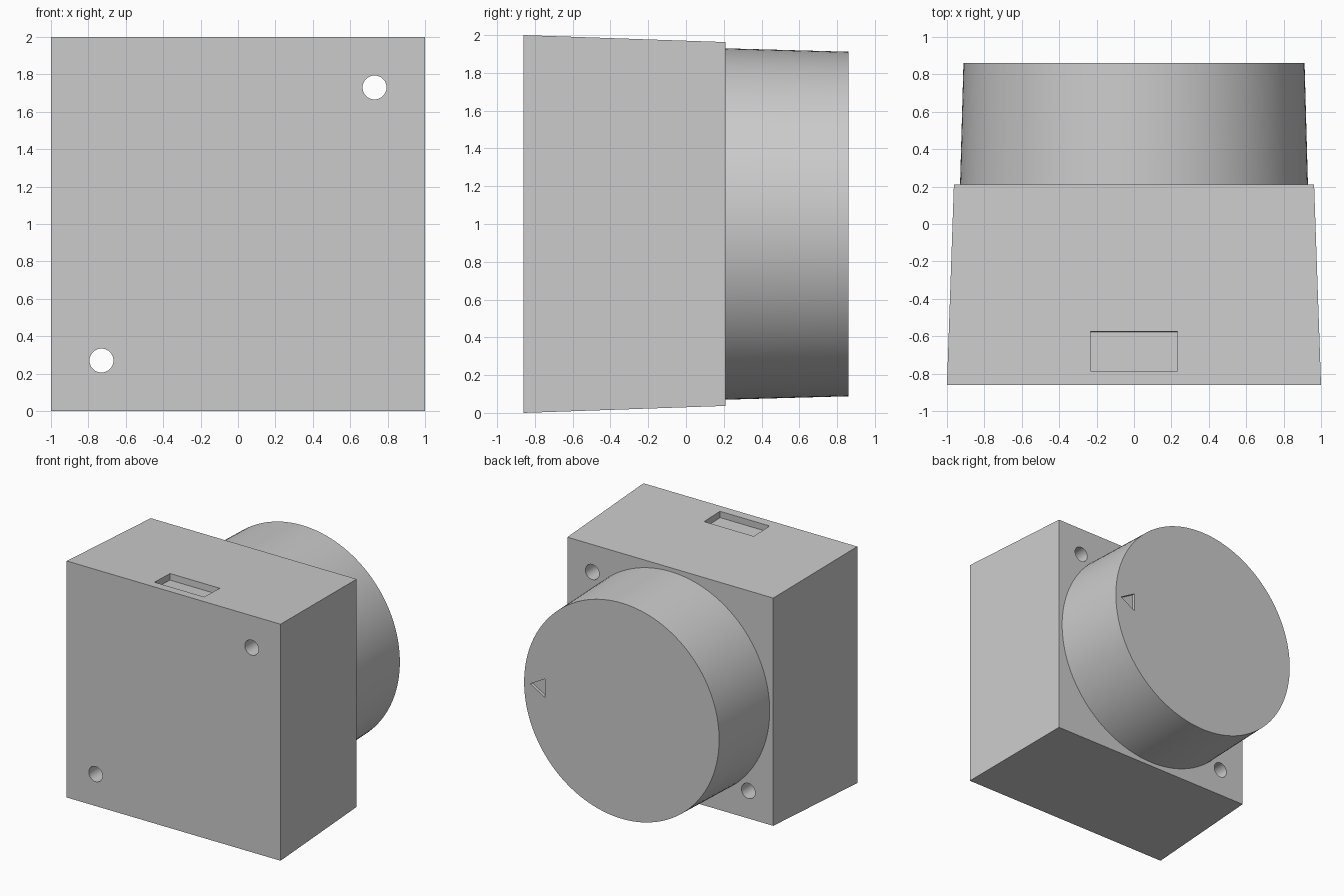
import bpy, bmesh, math
from mathutils import Matrix, Vector

cube = bpy.data.objects.get("Cube")
if cube:
    bpy.data.objects.remove(cube, do_unlink=True)

FRONT, STEP, BACK = -0.86, 0.21, 0.86
TAPER = 0.037                      # inset of each box side at the step

grey = bpy.data.materials.new("plain grey")
grey.use_nodes = True
grey.diffuse_color = (0.6, 0.6, 0.6, 1)
grey.node_tree.nodes["Principled BSDF"].inputs["Base Color"].default_value = (0.6, 0.6, 0.6, 1)


def add(name, bm, cutter=False):
    bmesh.ops.recalc_face_normals(bm, faces=bm.faces)
    mesh = bpy.data.meshes.new(name)
    bm.to_mesh(mesh)
    bm.free()
    mesh.materials.append(grey)
    obj = bpy.data.objects.new(name, mesh)
    bpy.context.collection.objects.link(obj)
    obj.hide_render = cutter
    return obj


def round_bar(name, x, z, y0, y1, r0, r1, sides, cutter=False):
    """Cone section along y, from y0 (radius r0) to y1 (radius r1)."""
    bm = bmesh.new()
    place = Matrix.Translation((x, (y0 + y1) / 2, z)) @ Matrix.Rotation(-math.pi / 2, 4, 'X')
    bmesh.ops.create_cone(bm, cap_ends=True, segments=sides, radius1=r0, radius2=r1,
                          depth=y1 - y0, matrix=place)
    return add(name, bm, cutter)


def cut(target, cutter):
    mod = target.modifiers.new(cutter.name, 'BOOLEAN')
    mod.operation = 'DIFFERENCE'
    mod.solver = 'EXACT'
    mod.object = cutter
    bpy.context.view_layer.objects.active = target
    bpy.ops.object.modifier_apply(modifier=mod.name)
    bpy.data.objects.remove(cutter, do_unlink=True)


def smooth(obj):
    bpy.ops.object.select_all(action='DESELECT')
    obj.select_set(True)
    bpy.context.view_layer.objects.active = obj
    bpy.ops.object.shade_smooth_by_angle(angle=math.radians(30))


# Tapered housing
bm = bmesh.new()
bmesh.ops.create_cube(bm, size=2)
for v in bm.verts:
    at_back = v.co.y > 0
    s = 1 - TAPER if at_back else 1
    v.co = Vector((v.co.x * s, STEP if at_back else FRONT, 1 + v.co.z * s))
housing = add("housing", bm)

# Two screw holes through opposite corners
for side in (1, -1):
    cut(housing, round_bar("screw_hole", 0.73 * side, 1 + 0.73 * side, -1, 0.5,
                           0.064, 0.064, 48, True))

# Shallow slot in the top, square to the sloping face
tilt = math.atan(TAPER / (STEP - FRONT))
bm = bmesh.new()
bmesh.ops.create_cube(bm, size=1, matrix=Matrix.Translation((0, -0.68, 1.994))
                      @ Matrix.Rotation(-tilt, 4, 'X') @ Matrix.Diagonal((0.465, 0.21, 0.11, 1)))
cut(housing, add("top_slot", bm, True))
smooth(housing)

# Round knob on the back
knob = round_bar("knob", 0, 1, STEP, BACK, 0.93, 0.912, 128)

# Engraved pointer triangle
bm = bmesh.new()
tri = [bm.verts.new((x, BACK - 0.025, z)) for x, z in ((0.855, 1), (0.715, 1.08), (0.715, 0.92))]
face = bm.faces.new(tri)
new = bmesh.ops.extrude_face_region(bm, geom=[face])["geom"]
bmesh.ops.translate(bm, vec=(0, 0.1, 0), verts=[e for e in new if isinstance(e, bmesh.types.BMVert)])
cut(knob, add("pointer_mark", bm, True))
smooth(knob)
